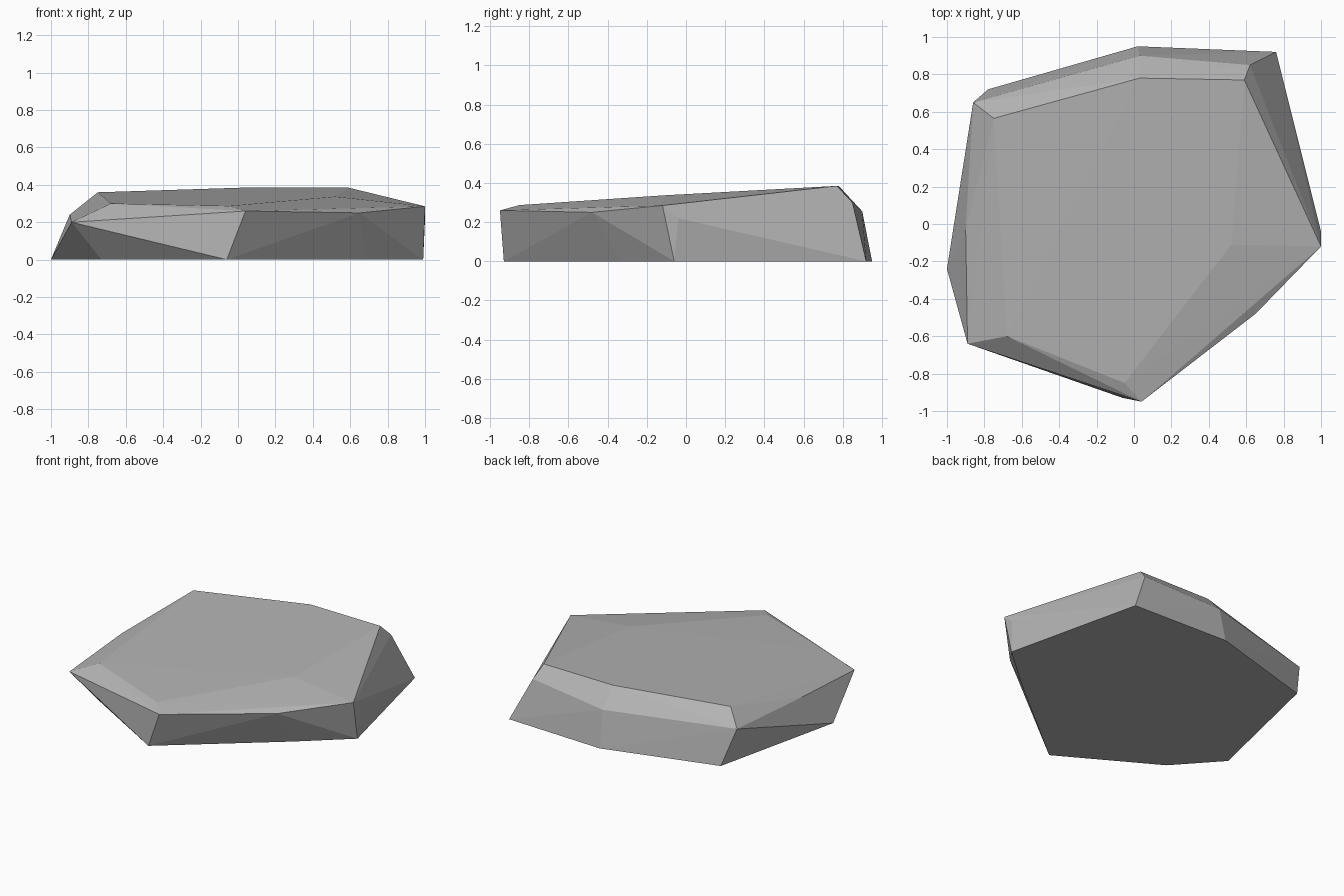
import bpy
import bmesh

cube = bpy.data.objects.get("Cube")
if cube:
    bpy.data.objects.remove(cube, do_unlink=True)

# Stone colour
stone = bpy.data.materials.new("stone grey")
stone.use_nodes = True
grey = (0.45, 0.45, 0.45, 1)
stone.diffuse_color = grey
stone.node_tree.nodes["Principled BSDF"].inputs["Base Color"].default_value = grey

# Corner rings of the slab, from the ground up
footprint = [(-1, -.24), (-.73, -.54), (-.06, -.93), (.68, -.33),
             (.99, -.06), (.76, .92), (.02, .95), (-.78, .72)]
rim = [(-.89, -.64, .2), (.04, -.95, .26), (.65, -.48, .25), (1, -.12, .285),
       (1, -.04, .22), (.62, .85, .3), (.03, .9, .255), (-.86, .65, .26),
       (-.9, -.03, .24)]
crown = [(-.68, -.6, .3), (-.05, -.85, .287), (.52, -.11, .337),
         (.59, .77, .385), (.03, .78, .385), (-.75, .565, .36)]

# Wrap the corners in a faceted skin
bm = bmesh.new()
for point in [(x, y, 0) for x, y in footprint] + rim + crown:
    bm.verts.new(point)
bmesh.ops.convex_hull(bm, input=bm.verts)
bmesh.ops.delete(bm, geom=[v for v in bm.verts if not v.link_faces], context='VERTS')
# Merge the flat underside into one face
under = [f for f in bm.faces if all(v.co.z < .001 for v in f.verts)]
if len(under) > 1:
    bmesh.ops.dissolve_faces(bm, faces=under)
bmesh.ops.recalc_face_normals(bm, faces=bm.faces)

mesh = bpy.data.meshes.new("flat_rock")
bm.to_mesh(mesh)
bm.free()
mesh.materials.append(stone)
rock = bpy.data.objects.new("flat_rock", mesh)
bpy.context.collection.objects.link(rock)
